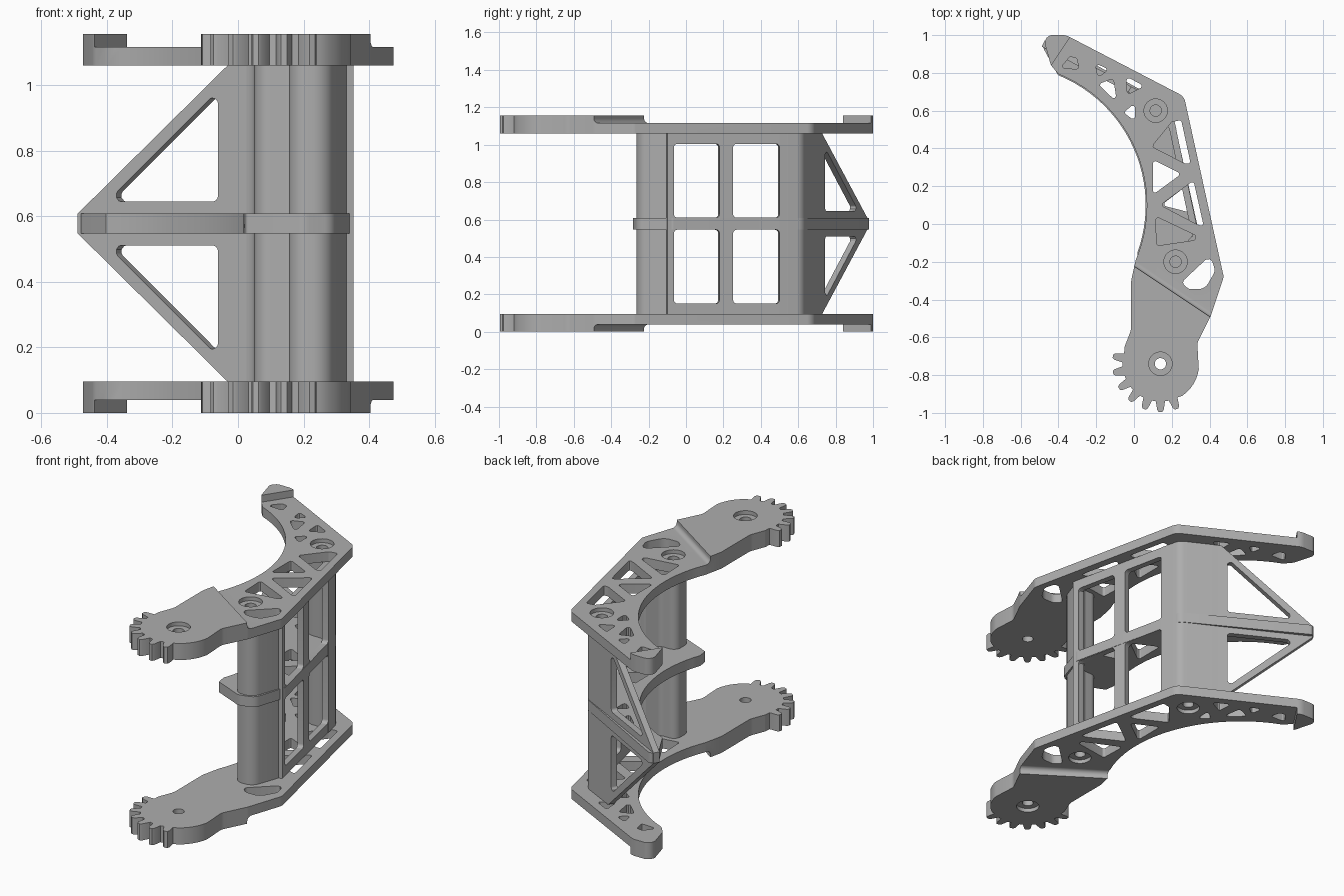
import bpy, bmesh, math
from math import sin, cos, radians
from mathutils import Matrix, Vector

if "Cube" in bpy.data.objects:
    bpy.data.objects.remove(bpy.data.objects["Cube"])

MID = 0.5775      # height of the mirror plane
INNER = 0.4825    # inner face of the side plates, from MID
THIN = 0.5375     # outer face of the thin plate area
OUTER = 0.5775    # outer face of the gear area

grey = bpy.data.materials.new("plain grey")
grey.use_nodes = True
grey.diffuse_color = (0.42, 0.42, 0.42, 1)
grey.node_tree.nodes["Principled BSDF"].inputs["Base Color"].default_value = (0.42, 0.42, 0.42, 1)


def rounded(pts, r=0.0, steps=6):
    """Round polygon corners; a third value on a point is its own radius."""
    out = []
    for i, p in enumerate(pts):
        rad = p[2] if len(p) > 2 else r
        c = Vector(p[:2])
        a, b = Vector(pts[i - 1][:2]) - c, Vector(pts[(i + 1) % len(pts)][:2]) - c
        if rad <= 0:
            out.append(c)
            continue
        t = min(rad / math.tan(a.angle(b) / 2), 0.45 * a.length, 0.45 * b.length)
        s, e = c + a.normalized() * t, c + b.normalized() * t
        bis = (a.normalized() + b.normalized()).normalized()
        half = a.angle(b) / 2
        centre, cr = c + bis * (t / cos(half)), t * math.tan(half)
        for k in range(steps + 1):
            d = s.lerp(e, k / steps) - centre
            out.append(centre + d.normalized() * cr)
    return out


def circle(x, y, r, n=32):
    return [Vector((x + r * cos(math.tau * k / n), y + r * sin(math.tau * k / n))) for k in range(n)]


def extrude(name, loops, z0, z1, frame=Matrix.Identity(4)):
    """Extrude an outline with holes from z0 to z1 in a local frame."""
    cu = bpy.data.curves.new(name, 'CURVE')
    cu.dimensions, cu.fill_mode, cu.extrude = '2D', 'BOTH', (z1 - z0) / 2
    for loop in loops:
        sp = cu.splines.new('POLY')
        sp.points.add(len(loop) - 1)
        for pt, co in zip(sp.points, loop):
            pt.co = (co[0], co[1], 0, 1)
        sp.use_cyclic_u = True
    tmp = bpy.data.objects.new("temp", cu)
    bpy.context.collection.objects.link(tmp)
    dg = bpy.context.evaluated_depsgraph_get()
    me = bpy.data.meshes.new_from_object(tmp.evaluated_get(dg))
    bpy.data.objects.remove(tmp)
    bm = bmesh.new()
    bm.from_mesh(me)
    bmesh.ops.remove_doubles(bm, verts=bm.verts, dist=1e-5)
    bmesh.ops.transform(bm, verts=bm.verts, matrix=frame @ Matrix.Translation((0, 0, (z0 + z1) / 2)))
    bmesh.ops.recalc_face_normals(bm, faces=bm.faces)
    bm.to_mesh(me)
    bm.free()
    me.name = name
    me.materials.clear()
    me.materials.append(grey)
    ob = bpy.data.objects.new(name, me)
    ob.location.z = MID
    bpy.context.collection.objects.link(ob)
    return ob


def upright(p0, p1):
    """Frame whose x runs from p0 to p1, y is up and z points outward."""
    d = (Vector(p1) - Vector(p0)).normalized()
    m = Matrix(((d.x, 0, d.y, p0[0]), (d.y, 0, -d.x, p0[1]), (0, 1, 0, 0), (0, 0, 0, 1)))
    return m


def apply(ob, mod):
    bpy.context.view_layer.objects.active = ob
    bpy.ops.object.modifier_apply(modifier=mod.name)


def cut(ob, cutter):
    cutter.hide_render = True
    mod = ob.modifiers.new("cut", 'BOOLEAN')
    mod.operation, mod.solver, mod.object = 'DIFFERENCE', 'EXACT', cutter
    apply(ob, mod)
    bpy.data.objects.remove(cutter)


def inner_arc(a0, a1, r=0.748, n=24):
    angles = [radians(a0 + (a1 - a0) * k / n) for k in range(n + 1)]
    return [(-0.68 + r * cos(a), 0.1 + r * sin(a), 0) for a in angles]


# Side plate outline: gear teeth, outer edge, hooked tip, inner arc, neck
GEAR = (0.14, -0.74)
outline = []
for k in range(7):
    for off, r in ((-7, 0.2), (-4, 0.245), (-2, 0.255), (2, 0.255), (4, 0.245), (7, 0.2)):
        a = radians(171 + 19.8 * k + off)
        outline.append((GEAR[0] + r * cos(a), GEAR[1] + r * sin(a), 0))
for deg in range(304, 360, 8):
    outline.append((GEAR[0] + 0.205 * cos(radians(deg)), GEAR[1] + 0.205 * sin(radians(deg)), 0))
outline += [(0.335, -0.63, 0.06), (0.405, -0.49, 0.1), (0.475, -0.28, 0.04), (0.265, 0.675, 0.06),
            (-0.36, 1.0, 0.08), (-0.485, 1.0, 0.04), (-0.44, 0.84, 0.06)]
outline += inner_arc(68, -23)
outline += [(-0.015, -0.3, 0.1), (-0.015, -0.56, 0.1), (-0.05, -0.65, 0.03)]

# Truss openings
tip_hole = [(-0.39, 0.825), (-0.34, 0.885), (-0.305, 0.88), (-0.29, 0.82)]
hook_hole = [(-0.205, 0.85), (-0.135, 0.82), (-0.19, 0.775)]
hook_mid_hole = [(-0.19, 0.74), (-0.11, 0.77), (-0.09, 0.645)]
bend_hole = [(-0.04, 0.78), (0.055, 0.73), (-0.035, 0.685)]
arc_hole = [(-0.055, 0.59), (0.005, 0.64), (0.005, 0.545)]
rear_hole = [(0.095, 0.41), (0.2, 0.54), (0.25, 0.55), (0.3, 0.32), (0.27, 0.32)]
mid_hole = [(0.1, 0.34), (0.25, 0.265), (0.1, 0.155)]
front_hole = [(0.14, 0.1), (0.315, 0.23), (0.37, -0.015), (0.33, 0.0)]
low_hole = [(0.115, 0.04), (0.325, -0.06), (0.325, -0.085), (0.12, -0.115)]
corner_hole = [(0.25, -0.31, 0.02), (0.405, -0.165, 0.03), (0.43, -0.25, 0.05), (0.375, -0.345, 0.06), (0.29, -0.345, 0.04)]
trusses = [tip_hole, hook_hole, hook_mid_hole, bend_hole, arc_hole, rear_hole, mid_hole,
           front_hole, low_hole, corner_hole]

# Side plates, with step and bolt recesses, mirrored top to bottom
FRONT_BOLT, REAR_BOLT = (0.22, -0.2), (0.115, 0.6)
loops = [rounded(outline)] + [rounded(h, 0.012, 4) for h in trusses]
loops += [circle(*p, 0.03) for p in (GEAR, FRONT_BOLT, REAR_BOLT)]
plates = extrude("side_plates", loops, INNER, OUTER)
step = rounded([(0, THIN), (1.8, THIN), (1.8, 0.75), (0, 0.75)], 0.025)
cut(plates, extrude("step_cutter", [step], -1.2, 1.2, upright((0.205, -0.36), (0.76, 0.472))))
for p, top in ((GEAR, OUTER), (FRONT_BOLT, THIN), (REAR_BOLT, THIN)):
    cut(plates, extrude("recess_cutter", [circle(*p, 0.062)], top - 0.022, top + 0.05))
mirror = plates.modifiers.new("mirror", 'MIRROR')
mirror.use_axis = (False, False, True)
mirror.use_mirror_merge = False
apply(plates, mirror)

# Upright columns
front_column = [(0.155, -0.265, 0.065), (0.275, -0.265, 0.065), (0.345, -0.065, 0.01),
                (0.305, -0.065, 0.01), (0.25, -0.13, 0.04), (0.155, -0.13, 0.06)]
rear_column = [(0.05, 0.535, 0.06), (0.16, 0.535, 0.04), (0.19, 0.5, 0.01), (0.225, 0.5, 0),
               (0.195, 0.62, 0.06), (0.0, 0.72, 0), (-0.015, 0.695, 0.01), (0.05, 0.65, 0.04)]
extrude("front_column", [rounded(front_column)], -INNER, INNER)
extrude("rear_column", [rounded(rear_column)], -INNER, INNER)

# Middle shelf with its own truss openings
shelf = [(0.35, -0.07, 0.02), (0.29, -0.26, 0.05), (0.2, -0.285, 0.05), (0.025, -0.21, 0.01)]
shelf += inner_arc(-20, 68, 0.742)
shelf += [(-0.485, 0.94, 0.05), (-0.46, 0.985, 0.02), (0.195, 0.622, 0.05)]
shelf_holes = [hook_mid_hole, arc_hole, mid_hole, [(0.145, 0.1), (0.275, 0.2), (0.3, 0.06)]]
extrude("middle_shelf", [rounded(shelf)] + [rounded(h, 0.012, 4) for h in shelf_holes], -0.03, 0.03)

# Window panel between the columns
windows = [[(u0, s * 0.032), (u1, s * 0.032), (u1, s * 0.427), (u0, s * 0.427)]
           for u0, u1 in ((0.036, 0.286), (0.36, 0.614)) for s in (1, -1)]
frame = [(0, -INNER), (0.66, -INNER), (0.66, INNER), (0, INNER)]
extrude("window_panel", [rounded(frame)] + [rounded(w, 0.02) for w in windows],
        -0.035, 0, upright((0.352, -0.1), (0.202, 0.6)))

# Triangular fin behind the rear column
fin = [(0.02, -INNER), (0.13, -INNER), (0.648, -0.03), (0.648, 0.03), (0.13, INNER), (0.02, INNER)]
fin_holes = [[(0.164, s * 0.067), (0.164, s * 0.405), (0.545, s * 0.067)] for s in (1, -1)]
extrude("triangle_fin", [rounded(fin)] + [rounded(h, 0.018) for h in fin_holes],
        -0.035, 0, upright((0.1, 0.667), (-0.47, 0.969)))

# Smooth the curved sides and keep the edges sharp
bpy.ops.object.select_all(action='DESELECT')
for ob in bpy.context.collection.objects:
    if ob.type == 'MESH' and ob.data.materials and ob.data.materials[0] == grey:
        ob.select_set(True)
        bpy.context.view_layer.objects.active = ob
bpy.ops.object.shade_smooth_by_angle(angle=radians(30))
